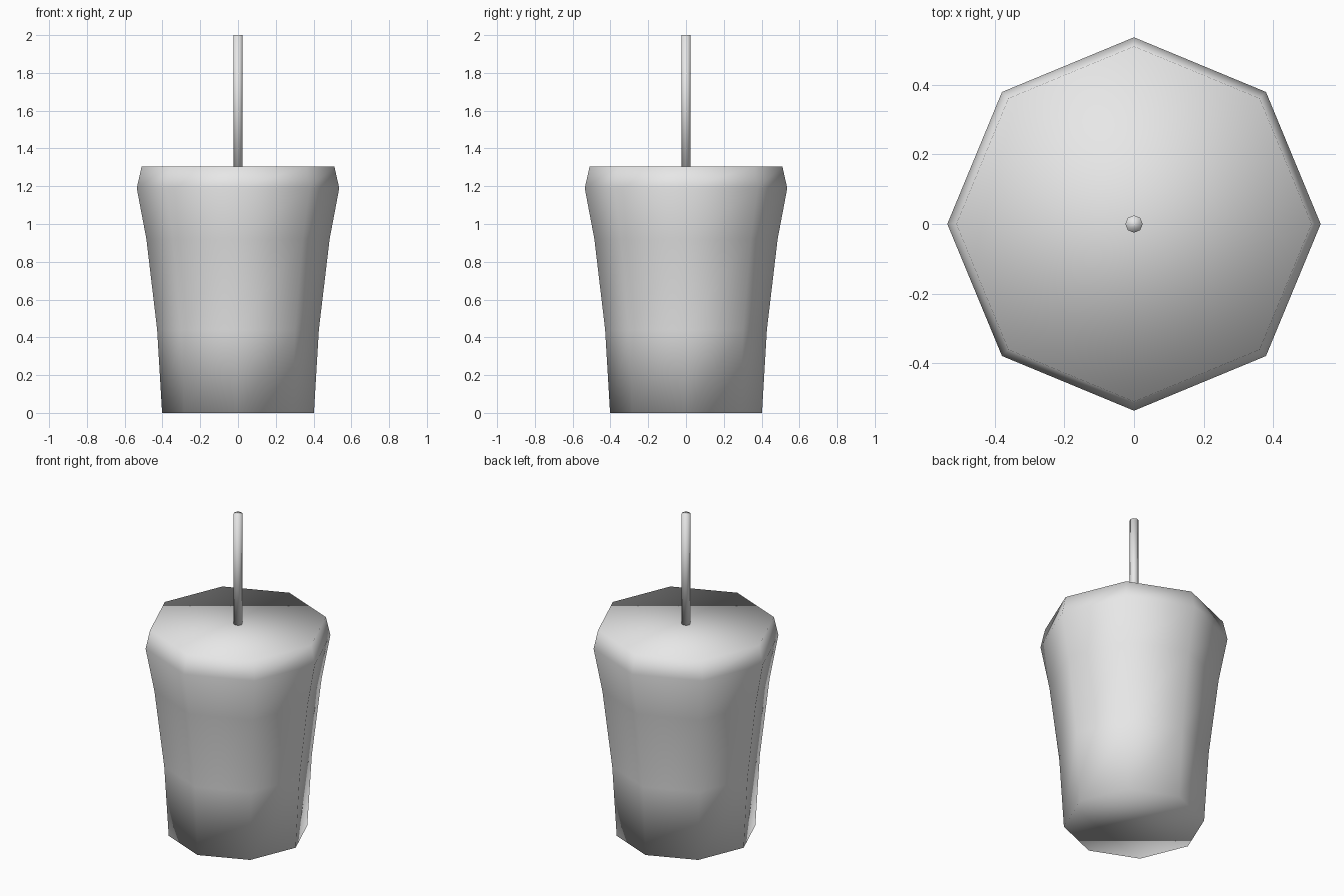
import bpy, bmesh
from math import cos, sin, pi

cube = bpy.data.objects.get("Cube")
if cube:
    bpy.data.objects.remove(cube, do_unlink=True)

grey = bpy.data.materials.new("light grey")
grey.use_nodes = True
colour = (0.8, 0.8, 0.8, 1)
grey.diffuse_color = colour
grey.node_tree.nodes["Principled BSDF"].inputs["Base Color"].default_value = colour


def lathe(name, profile, sides=8):
    """Closed smooth solid from (radius, height) rings, corners on the axes."""
    bm = bmesh.new()
    rings = [[bm.verts.new((r * cos(2 * pi * i / sides), r * sin(2 * pi * i / sides), z))
              for i in range(sides)] for r, z in profile]
    for low, high in zip(rings, rings[1:]):
        for i in range(sides):
            j = (i + 1) % sides
            bm.faces.new((low[i], low[j], high[j], high[i]))
    bm.faces.new(rings[0][::-1])
    bm.faces.new(rings[-1])
    for face in bm.faces:
        face.smooth = True
    mesh = bpy.data.meshes.new(name)
    bm.to_mesh(mesh)
    bm.free()
    mesh.materials.append(grey)
    obj = bpy.data.objects.new(name, mesh)
    bpy.context.collection.objects.link(obj)
    return obj


# Flared cup with a narrowed rim and flat lid
lathe("cup", [(0.402, 0), (0.428, 0.44), (0.485, 0.92), (0.536, 1.19), (0.51, 1.305)])

# Upright straw standing in the lid
lathe("straw", [(0.025, 1.29), (0.025, 2)])
